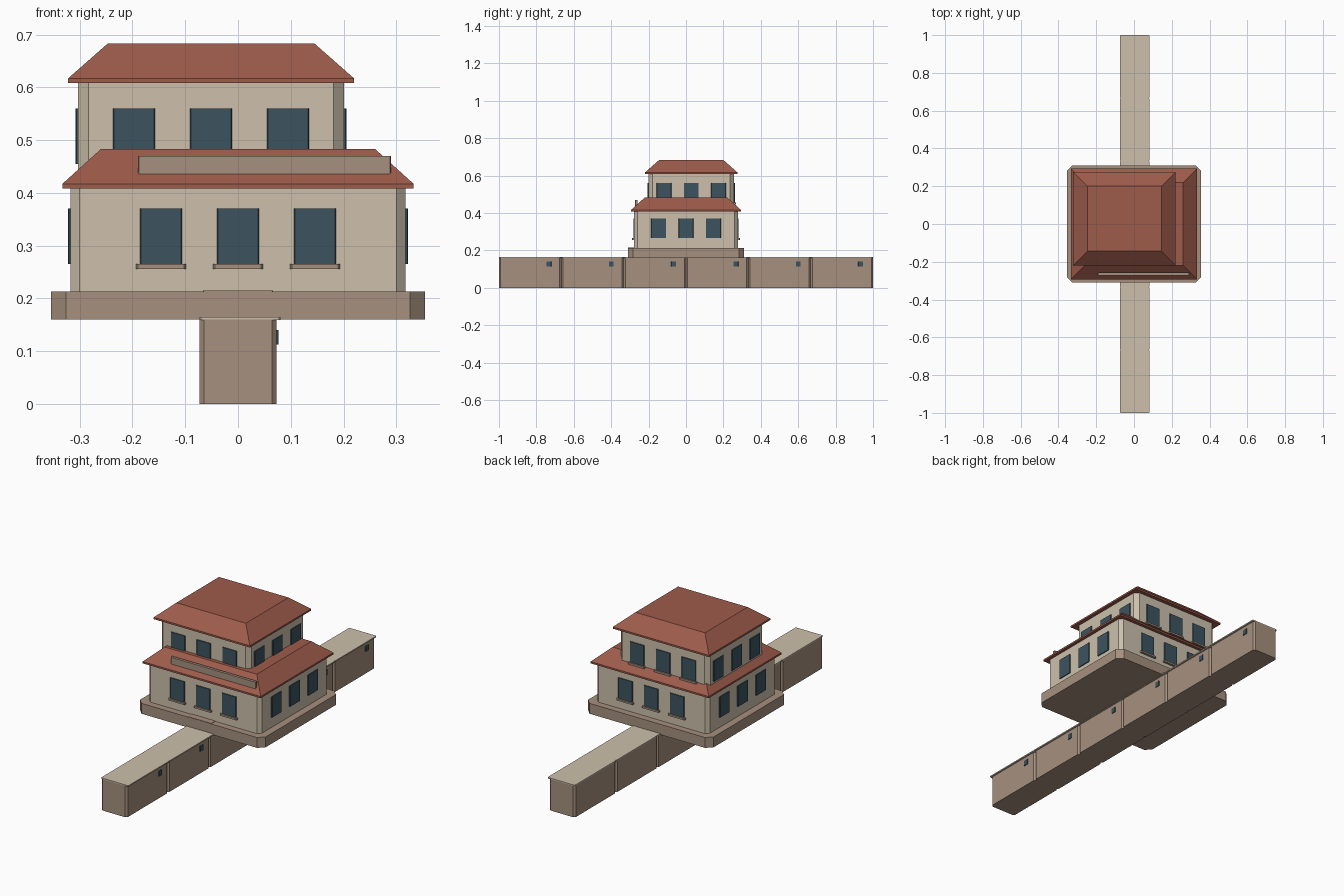
import bpy
import bmesh

cube = bpy.data.objects.get("Cube")
if cube:
    bpy.data.objects.remove(cube, do_unlink=True)


def material(name, color):
    m = bpy.data.materials.new(name)
    m.use_nodes = True
    m.diffuse_color = (*color, 1)
    m.node_tree.nodes["Principled BSDF"].inputs["Base Color"].default_value = (*color, 1)
    return m


PLASTER = material("cream plaster", (0.61, 0.53, 0.41))
STONE = material("tan stone", (0.38, 0.28, 0.21))
TILE = material("red roof tile", (0.34, 0.105, 0.07))
GLASS = material("dark blue glass", (0.046, 0.088, 0.118))


def stack(name, rings, mat):
    """Solid joined from matching rings of points, bottom to top."""
    bm = bmesh.new()
    loops = [[bm.verts.new(p) for p in ring] for ring in rings]
    n = len(loops[0])
    bm.faces.new(loops[0][::-1])
    bm.faces.new(loops[-1])
    for low, high in zip(loops, loops[1:]):
        for i in range(n):
            j = (i + 1) % n
            bm.faces.new((low[i], low[j], high[j], high[i]))
    mesh = bpy.data.meshes.new(name)
    bm.to_mesh(mesh)
    bm.free()
    mesh.materials.append(mat)
    obj = bpy.data.objects.new(name, mesh)
    bpy.context.collection.objects.link(obj)
    return obj


def block(name, x, y, hx, hy, z0, z1, cut, mat):
    """Box with its upright edges chamfered."""
    a, b = hx - cut, hy - cut
    plan = [(a, -hy), (hx, -b), (hx, b), (a, hy),
            (-a, hy), (-hx, b), (-hx, -b), (-a, -hy)]
    return stack(name, [[(x + u, y + v, z) for u, v in plan] for z in (z0, z1)], mat)


def roof(name, x, y, hx, hy, z0, inset):
    """Hipped roof with a thin eave and a flat top."""
    rings = []
    for d, z in ((0, z0), (0, z0 + 0.009), (inset, z0 + 0.075)):
        u, v = hx - d, hy - d
        rings.append([(x + s * u, y + t * v, z)
                      for s, t in ((1, -1), (1, 1), (-1, 1), (-1, -1))])
    return stack(name, rings, TILE)


def windows(floor, x, y, hx, hy, z):
    """Three windows on each side, with sills at front and back."""
    for i in (-1, 0, 1):
        d = i * 0.146
        for s, side in ((-1, "front"), (1, "back")):
            block(f"{floor}_{side}_window", x + d, y + s * hy, 0.04, 0.005,
                  z, z + 0.105, 0.002, GLASS)
            block(f"{floor}_{side}_sill", x + d, y + s * (hy + 0.003), 0.047, 0.009,
                  z - 0.009, z, 0.003, STONE)
        for s, side in ((-1, "right"), (1, "left")):
            block(f"{floor}_{side}_window", x + s * hx, y + d, 0.005, 0.04,
                  z, z + 0.105, 0.002, GLASS)


# Long boundary wall in six sections, each with a cap and a small slit
for i in range(6):
    y = (i - 2.5) / 3
    block("wall_section", 0, y, 0.073, 1 / 6, 0, 0.16, 0.009, STONE)
    block("wall_cap", 0.004, y, 0.077, 1 / 6, 0.159, 0.165, 0.003, PLASTER)
    block("wall_slit", 0.073, y + 0.1, 0.004, 0.013, 0.113, 0.14, 0.001, GLASS)

# Plinth and entrance step
block("plinth", 0, 0, 0.354, 0.311, 0.16, 0.213, 0.028, STONE)
block("front_step", 0, -0.29, 0.066, 0.02, 0.21, 0.215, 0.002, STONE)

# Lower storey
block("lower_storey", 0, 0, 0.317, 0.277, 0.213, 0.41, 0.017, PLASTER)
windows("lower", 0, 0, 0.317, 0.277, 0.265)
roof("lower_roof", 0, 0, 0.333, 0.293, 0.408, 0.073)

# Upper storey, set back towards one corner
block("upper_storey", -0.051, 0.028, 0.252, 0.228, 0.43, 0.61, 0.02, PLASTER)
windows("upper", -0.051, 0.028, 0.252, 0.228, 0.455)
roof("upper_roof", -0.051, 0.028, 0.271, 0.247, 0.608, 0.075)

# Balcony rail on the front slope of the lower roof
block("balcony_rail", 0.05, -0.265, 0.24, 0.007, 0.434, 0.47, 0.002, STONE)
